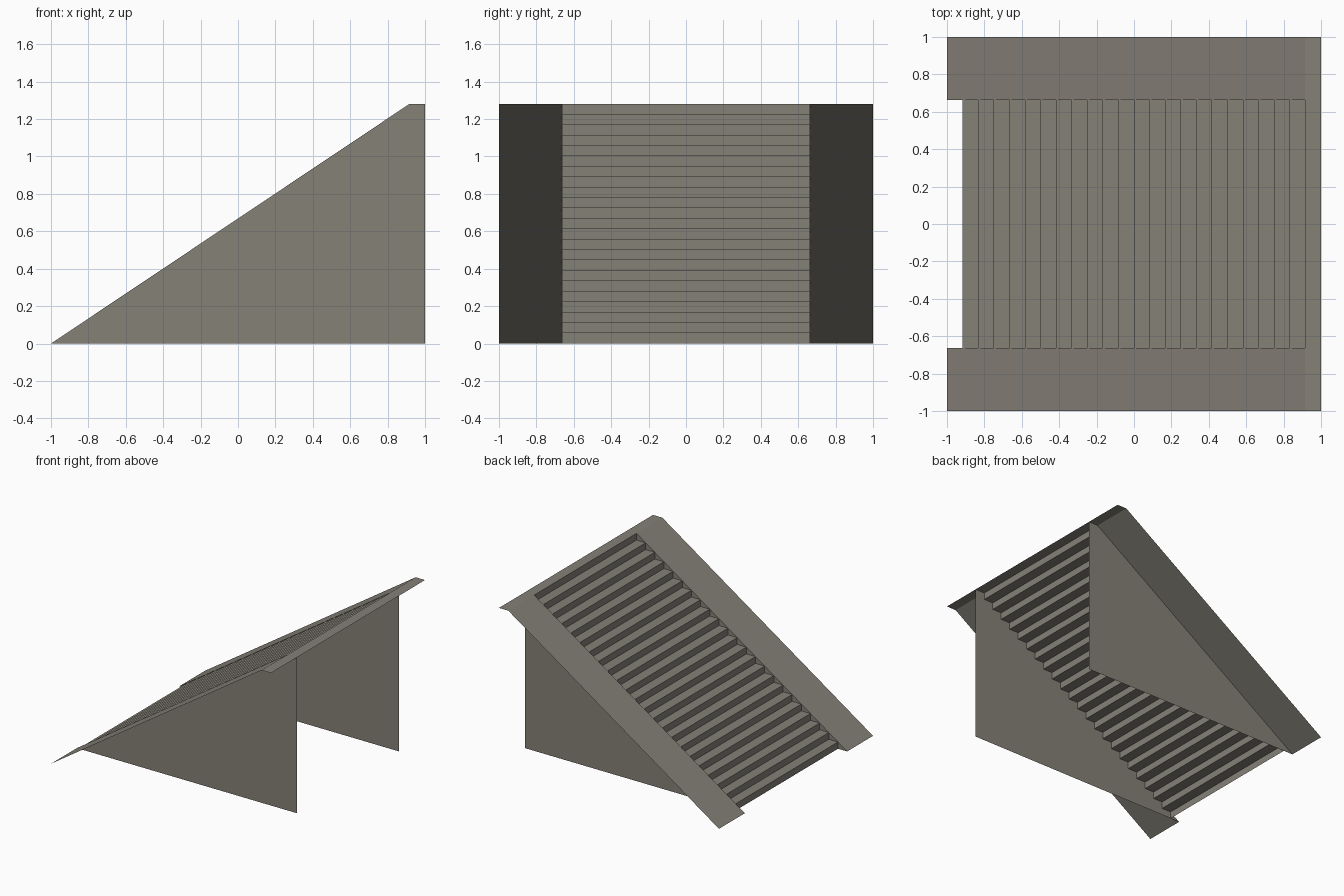
import bpy

cube = bpy.data.objects.get("Cube")
if cube:
    bpy.data.objects.remove(cube)

STEPS = 23
HEIGHT = 1.28
EDGE = 0.915                    # x where the slope meets the landing
INNER = 0.664                   # half width of the stairs
RUN = (EDGE + 1) / STEPS
RISE = HEIGHT / STEPS

stone = bpy.data.materials.new("warm grey stone")
stone.use_nodes = True
colour = (0.235, 0.220, 0.187, 1)
stone.diffuse_color = colour
bsdf = stone.node_tree.nodes["Principled BSDF"]
bsdf.inputs["Base Color"].default_value = colour
bsdf.inputs["Roughness"].default_value = 0.9


def add_mesh(name, verts, faces):
    mesh = bpy.data.meshes.new(name)
    mesh.from_pydata(verts, [], faces)
    mesh.materials.append(stone)
    obj = bpy.data.objects.new(name, mesh)
    bpy.context.collection.objects.link(obj)
    return obj


def sheet(name, profile, y0, y1):
    """Sweep an x-z profile across y as a thin open sheet facing up."""
    n = len(profile)
    verts = [(x, y, z) for y in (y0, y1) for x, z in profile]
    faces = [(i, i + 1, n + i + 1, n + i) for i in range(n - 1)]
    return add_mesh(name, verts, faces)


# Zigzag flight: each riser is followed by a tread
flight = []
for i in range(1, STEPS + 1):
    x = -1 + i * RUN
    flight += [(x, (i - 1) * RISE), (x, i * RISE)]
sheet("stair_flight", flight, -INNER, INNER)

# Landing strip at the head of the stairs
sheet("top_landing", [(EDGE, HEIGHT), (1, HEIGHT)], -INNER, INNER)

# Sloping side ramps with a level top end
ramp = [(-1, 0), (EDGE, HEIGHT), (1, HEIGHT)]
sheet("right_ramp", ramp, -1, -INNER)
sheet("left_ramp", ramp, INNER, 1)

# Upright walls under the inner edges of the ramps
wall = [(-1, 0), (1, 0), (1, HEIGHT), (EDGE, HEIGHT)]
for name, side in (("right_wall", -1), ("left_wall", 1)):
    order = (0, 1, 2, 3) if side < 0 else (3, 2, 1, 0)
    add_mesh(name, [(x, side * INNER, z) for x, z in wall], [order])
